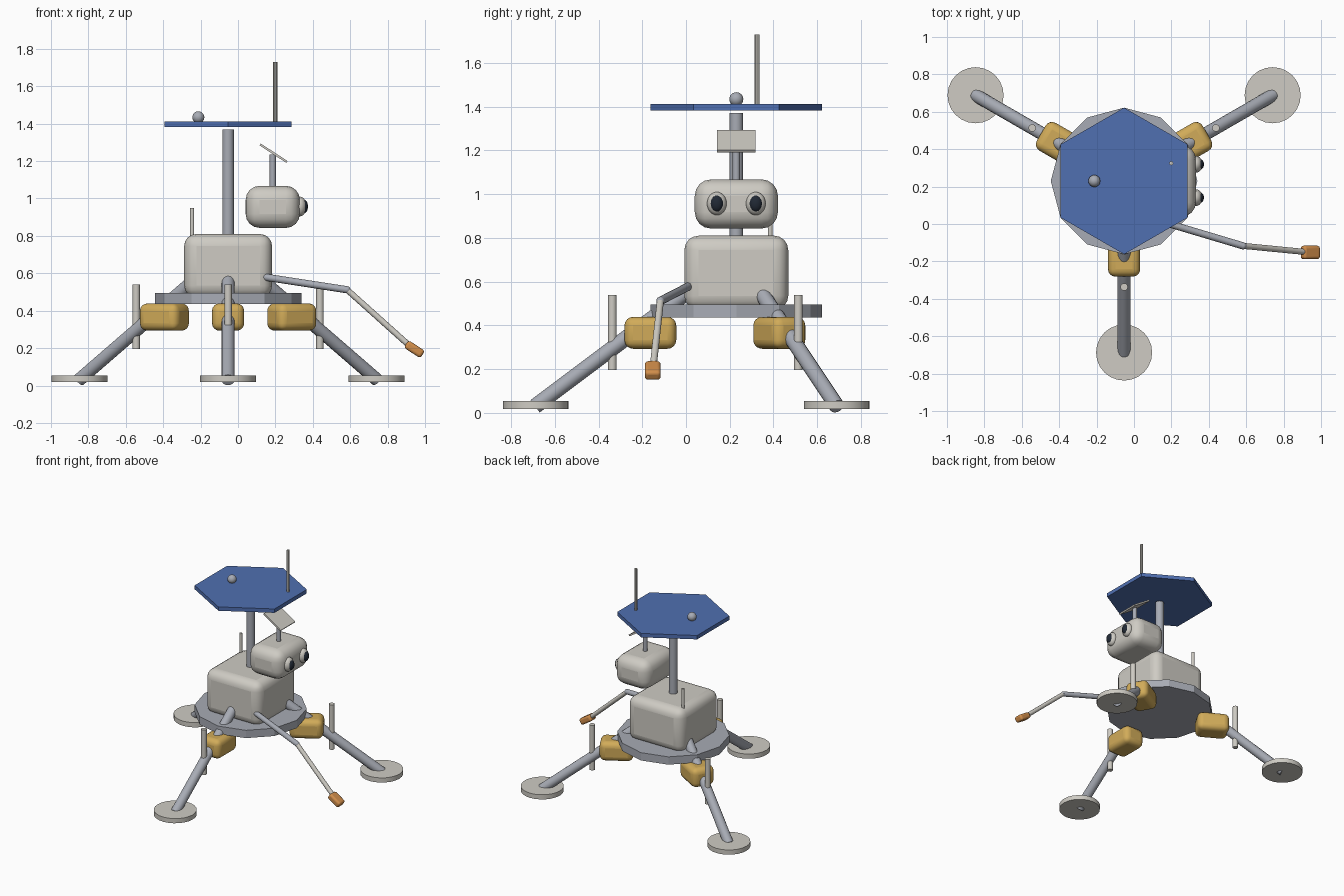
import bpy
from math import radians, cos, sin, pi
from mathutils import Vector, Matrix

cube = bpy.data.objects.get("Cube")
if cube:
    bpy.data.objects.remove(cube)


def material(name, rgb):
    m = bpy.data.materials.new(name)
    m.use_nodes = True
    m.diffuse_color = (*rgb, 1)
    m.node_tree.nodes["Principled BSDF"].inputs["Base Color"].default_value = (*rgb, 1)
    return m


CREAM = material("cream_shell", (0.62, 0.60, 0.55))
GREY = material("blue_grey_metal", (0.39, 0.41, 0.46))
GOLD = material("gold_foil", (0.64, 0.41, 0.10))
BLUE = material("solar_blue", (0.08, 0.16, 0.44))
ORANGE = material("orange_gripper", (0.64, 0.27, 0.07))
DARK = material("dark_lens", (0.015, 0.022, 0.035))

CX, CY = -0.053, 0.23   # axis of plate, mast and legs


def finish(name, mat, smooth=True):
    ob = bpy.context.object
    ob.name = ob.data.name = name
    ob.data.materials.append(mat)
    if smooth:
        bpy.ops.object.shade_smooth_by_angle(angle=radians(40))
    return ob


def box(name, mat, loc, size, bevel=0, rot=(0, 0, 0)):
    bpy.ops.mesh.primitive_cube_add(size=1)
    ob = bpy.context.object
    ob.data.transform(Matrix.Diagonal((*size, 1)))
    ob.location, ob.rotation_euler = loc, rot
    if bevel:
        mod = ob.modifiers.new("rounding", "BEVEL")
        mod.width, mod.segments = bevel, 4
    return finish(name, mat, bevel > 0)


def disc(name, mat, loc, radius, height, sides, turn=0.0, smooth=False):
    bpy.ops.mesh.primitive_cylinder_add(vertices=sides, radius=radius, depth=height,
                                        location=loc, rotation=(0, 0, turn))
    return finish(name, mat, smooth)


def rod(name, mat, start, end, radius, sides=16):
    a, b = Vector(start), Vector(end)
    bpy.ops.mesh.primitive_cylinder_add(vertices=sides, radius=radius,
                                        depth=(b - a).length, location=(a + b) / 2)
    bpy.context.object.rotation_euler = (b - a).to_track_quat("Z", "Y").to_euler()
    return finish(name, mat)


def ball(name, mat, loc, radii):
    bpy.ops.mesh.primitive_uv_sphere_add(segments=24, ring_count=12, radius=1)
    ob = bpy.context.object
    ob.data.transform(Matrix.Diagonal((*radii, 1)))
    ob.location = loc
    return finish(name, mat)


# Base plate, body and mast
disc("base_plate", GREY, (CX, CY, 0.465), 0.392, 0.06, 12)
box("body", CREAM, (CX, CY, 0.64), (0.47, 0.475, 0.34), 0.065)
rod("mast", GREY, (CX, CY, 0.78), (CX, CY, 1.37), 0.031)
rod("rear_whip", CREAM, (-0.245, 0.385, 0.78), (-0.245, 0.385, 0.95), 0.011, 10)

# Solar panel with beacon and antenna
disc("solar_panel", BLUE, (CX, CY, 1.397), 0.392, 0.03, 6)
ball("beacon", GREY, (-0.212, CY, 1.434), (0.032, 0.032, 0.032))
rod("antenna", CREAM, (0.199, 0.325, 1.40), (0.199, 0.325, 1.73), 0.011, 8)

# Head, eyes and tilted dish plate
box("head", CREAM, (0.186, CY, 0.955), (0.29, 0.38, 0.225), 0.075)
for side, dy in (("left", 0.089), ("right", -0.089)):
    ball(side + "_eye", CREAM, (0.33, CY + dy, 0.957), (0.036, 0.045, 0.053))
    ball(side + "_pupil", DARK, (0.352, CY + dy, 0.957), (0.022, 0.029, 0.037))
rod("head_stalk", GREY, (0.186, CY, 1.03), (0.186, CY, 1.235), 0.017)
box("tilted_plate", CREAM, (0.19, CY, 1.242), (0.17, 0.176, 0.012), 0, (0, radians(33), 0))

# Three legs spread evenly about the axis
for name, angle in (("front", -pi / 2), ("left", pi / 6), ("right", 5 * pi / 6)):
    def polar(r, z):
        return (CX + r * cos(angle), CY + r * sin(angle), z)

    rod(name + "_leg", GREY, polar(0.18, 0.585), polar(0.92, 0.03), 0.035)
    disc(name + "_foot", CREAM, polar(0.917, 0.036), 0.15, 0.036, 24, angle, True)
    box(name + "_foil_tank", GOLD, polar(0.393, 0.366), (0.237, 0.172, 0.146), 0.04, (0, 0, angle))
    rod(name + "_thruster", CREAM, polar(0.567, 0.195), polar(0.567, 0.54), 0.02)

# Arm with gripper
elbow = (0.583, -0.117, 0.512)
rod("upper_arm", GREY, (0.14, 0.015, 0.58), elbow, 0.019)
rod("lower_arm", CREAM, elbow, (0.92, -0.15, 0.21), 0.016)
ball("elbow", GREY, elbow, (0.019, 0.019, 0.019))
box("gripper", ORANGE, (0.943, -0.152, 0.194), (0.105, 0.072, 0.047), 0.015, (0, radians(33), 0))
